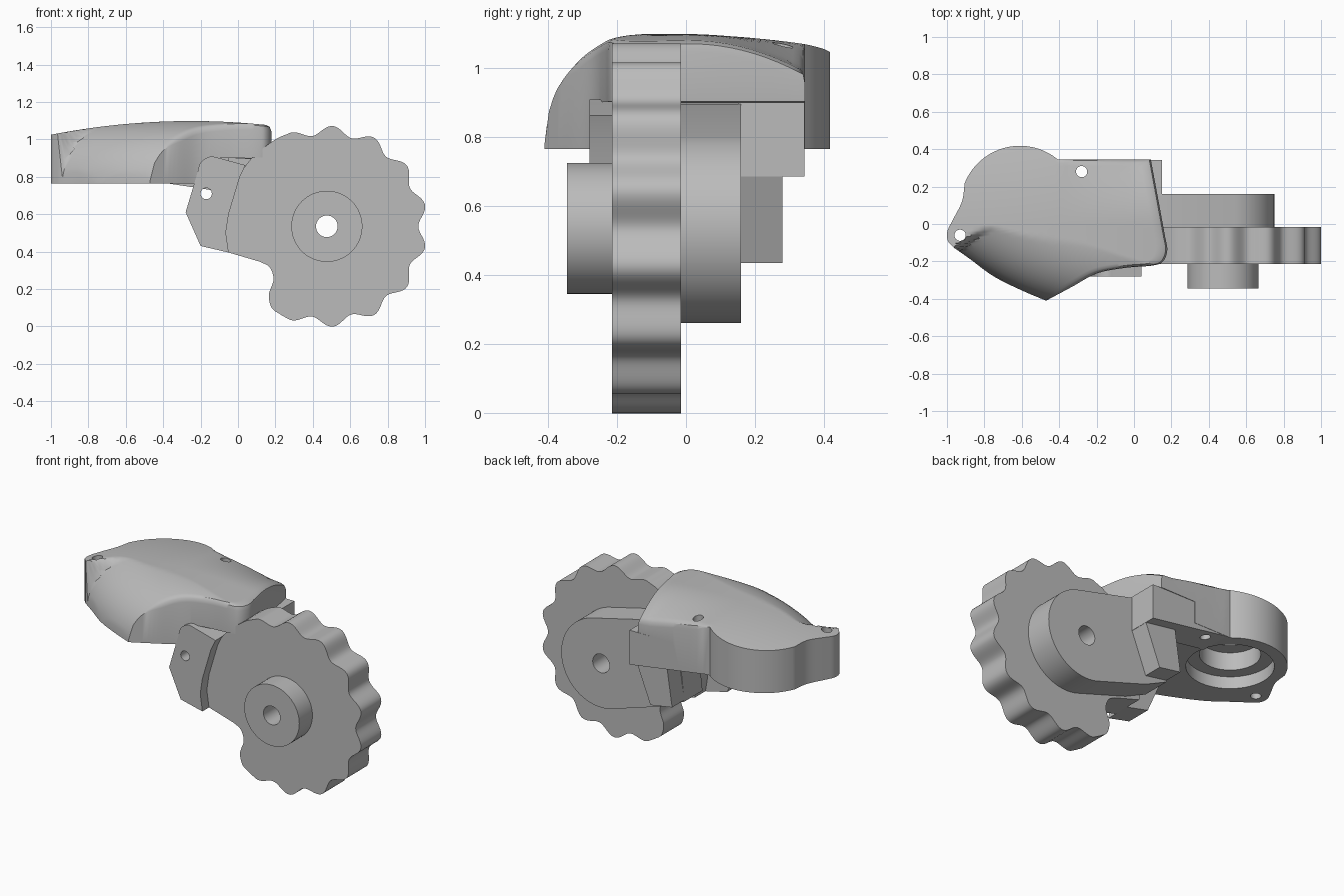
import bpy, bmesh
from math import sin, cos, pi, radians, sqrt, hypot
from mathutils import Vector

cube = bpy.data.objects.get("Cube")
if cube:
    bpy.data.objects.remove(cube, do_unlink=True)

grey = bpy.data.materials.new("plain grey")
grey.use_nodes = True
colour = (0.5, 0.5, 0.5, 1)
grey.diffuse_color = colour
grey.node_tree.nodes["Principled BSDF"].inputs["Base Color"].default_value = colour


def finish(name, bm):
    bmesh.ops.recalc_face_normals(bm, faces=bm.faces)
    mesh = bpy.data.meshes.new(name)
    bm.to_mesh(mesh)
    bm.free()
    mesh.materials.append(grey)
    ob = bpy.data.objects.new(name, mesh)
    bpy.context.collection.objects.link(ob)
    return ob


def prism(name, pts, y0, y1):
    """Extrude an (x, z) outline along y."""
    bm = bmesh.new()
    face = bm.faces.new([bm.verts.new((x, y0, z)) for x, z in pts])
    new = bmesh.ops.extrude_face_region(bm, geom=[face])["geom"]
    bmesh.ops.translate(bm, vec=(0, y1 - y0, 0),
                        verts=[v for v in new if isinstance(v, bmesh.types.BMVert)])
    return finish(name, bm)


def disc(cx, cz, r, a0=0, a1=360, n=64):
    full = a1 - a0 == 360
    angles = [radians(a0 + (a1 - a0) * i / (n if full else n - 1)) for i in range(n)]
    return [(cx + r * cos(a), cz + r * sin(a)) for a in angles]


def upright(x, y, r, z0, z1):
    """Vertical cylinder used as a cutter."""
    bm = bmesh.new()
    bmesh.ops.create_cone(bm, cap_ends=True, segments=48, radius1=r, radius2=r, depth=z1 - z0)
    bmesh.ops.translate(bm, vec=(x, y, (z0 + z1) / 2), verts=bm.verts)
    return finish("cutter", bm)


def cut(ob, cutter):
    mod = ob.modifiers.new("cut", "BOOLEAN")
    mod.operation = "DIFFERENCE"
    mod.solver = "EXACT"
    mod.object = cutter
    bpy.context.view_layer.objects.active = ob
    bpy.ops.object.modifier_apply(modifier=mod.name)
    bpy.data.objects.remove(cutter, do_unlink=True)


def spline(pts, steps=6):
    """Smooth open curve through the points, leaving out the last one."""
    p = [Vector(q) for q in pts]
    p = [2 * p[0] - p[1]] + p + [2 * p[-1] - p[-2]]
    out = []
    for a, b, c, d in zip(p, p[1:], p[2:], p[3:]):
        for i in range(steps):
            t = i / steps
            out.append(tuple(0.5 * (2 * b + (c - a) * t + (2 * a - 5 * b + 4 * c - d) * t * t
                                    + (3 * b - a - 3 * c + d) * t ** 3)))
    return out


HX, HZ = 0.475, 0.535          # hub axis

# Scalloped wheel plate
step = 24.8
rim = []
for i in range(225):
    a = -112 + i
    r = 0.513 - 0.024 * cos(2 * pi * a / step)
    rim.append((HX + r * cos(radians(a)), HZ + r * sin(radians(a))))
shoulder = spline([rim[-1], (0.2, 1.0), (0.1, 0.925), (0.045, 0.865), (0.01, 0.8),
                   (-0.05, 0.6), (-0.065, 0.5), (-0.05, 0.395)])[1:]
throat = [(-0.05, 0.395)] + spline([(0.12, 0.345), (0.17, 0.315), (0.19, 0.25), (0.165, 0.17),
                                    (0.18, 0.1), (0.225, 0.065), rim[0]])
wheel = prism("scalloped_wheel", rim + shoulder + throat, -0.215, -0.015)

# Hubs on both sides, the rear one widening into an arm
front_hub = prism("front_hub", disc(HX, HZ, 0.19), -0.345, -0.21)
arm = prism("rear_arm", disc(HX, HZ, 0.275, -105, 75)
            + [(0.15, 0.895), (-0.05, 0.9), (-0.1, 0.45), (0.05, 0.38)], -0.02, 0.16)

# Front plate with a rounded upper corner
plate = prism("front_plate", spline([(-0.22, 0.81), (-0.2, 0.875), (-0.15, 0.908), (-0.1, 0.9)])
              + [(-0.1, 0.9), (0.04, 0.862), (0.01, 0.8), (-0.05, 0.6), (-0.065, 0.5),
                 (-0.05, 0.395), (-0.2, 0.43), (-0.28, 0.61)], -0.28, -0.12)

# Stepped blocks joining the arm to the cover
lower_block = prism("lower_block", [(0.15, 0.69), (-0.06, 0.73), (-0.1, 0.46), (0.05, 0.435)],
                    0.15, 0.28)
upper_block = prism("upper_block", [(0.15, 0.685), (0.15, 0.9), (-0.38, 0.9), (-0.38, 0.765)],
                    0.15, 0.343)

# Cover: outline in plan, then a domed top over concentric rings
ear = (-0.93, -0.06)
outline = spline([(-0.47, -0.41), (-0.33, -0.335), (-0.2, -0.265), (-0.05, -0.235), (0.1, -0.222),
                  (0.155, -0.2), (0.178, -0.14), (0.165, -0.06)])
outline += spline([(0.165, -0.06), (0.13, 0.13), (0.09, 0.345)])
outline += spline([(0.09, 0.345), (-0.15, 0.345), (-0.4, 0.345)])
outline += disc(-0.61, 0.1, 0.318, 50, 155, 28)
outline += spline([(-0.905, 0.22), (-0.92, 0.12), (-0.97, 0.02), (-0.998, -0.04), (-0.995, -0.09),
                   (-0.965, -0.125)])
outline += spline([(-0.965, -0.125), (-0.88, -0.185), (-0.75, -0.28), (-0.6, -0.355),
                   (-0.47, -0.41)])
BASE = 0.765


def top_height(x, y):
    dome = 1.098 - 0.13 * (x + 0.25) ** 2 - 0.22 * max(0, y) ** 2
    if x > -0.4:
        dome -= 0.6 * max(0, y) ** 2 * min(1, (x + 0.4) / 0.4)
    # Rounded flank falling to the base along the curved front edge
    d = min(1, max(0, (1.47 - hypot(x - 0.008, y - 0.98)) / 0.4))
    flank = BASE + 0.006 + 0.33 * sqrt(1 - (1 - d) ** 2)
    crease = -0.12 + 0.7 * (min(x, -0.6) + 0.93)
    t = min(1, max(0, (y - crease) / 0.03 + 0.5)) if x < -0.6 else 0
    return t * dome + (1 - t) * min(dome, flank)


bm = bmesh.new()
cx, cy = -0.42, 0.0
scales = [1, 0.985, 0.95] + [0.9 - 0.06 * i for i in range(15)]
rings = [[bm.verts.new((x, y, BASE)) for x, y in outline]]
for k, s in enumerate(scales):
    ring = []
    for ox, oy in outline:
        x, y = cx + (ox - cx) * s, cy + (oy - cy) * s
        z = top_height(x, y)
        if x > -0.4:                       # softened rim
            z -= (0.03, 0.008, 0)[min(k, 2)] * min(1, (x + 0.4) / 0.1)
        ring.append(bm.verts.new((x, y, z)))
    rings.append(ring)
count = len(outline)
for low, high in zip(rings, rings[1:]):
    for i in range(count):
        j = (i + 1) % count
        bm.faces.new((low[i], low[j], high[j], high[i]))
tip = bm.verts.new((cx, cy, top_height(cx, cy)))
for i in range(count):
    bm.faces.new((rings[-1][i], rings[-1][(i + 1) % count], tip))
bm.faces.new(rings[0][::-1])
cover = finish("domed_cover", bm)

# Relief over the arm, stepped bearing pocket and screw holes in the cover
cut(cover, prism("cutter", [(-0.15, 0.7), (0.4, 0.7), (0.4, 0.905), (-0.15, 0.9)], -0.6, 0.6))
for radius, top in ((0.245, 0.84), (0.17, 0.95), (0.09, 1.0)):
    cut(cover, upright(-0.61, 0.1, radius, 0.6, top))
for x, y in (ear, (-0.28, 0.28)):
    for part in (cover, upper_block):
        if part is cover or x > -0.5:
            cut(part, upright(x, y, 0.03, 0.5, 1.3))

# Through holes for axle and pin
for part in (wheel, front_hub, arm):
    cut(part, prism("cutter", disc(HX, HZ, 0.058, n=32), -0.6, 0.6))
cut(plate, prism("cutter", disc(-0.17, 0.71, 0.03, n=32), -0.6, 0.6))

# Smooth shading with crisp edges
bpy.ops.object.select_all(action="DESELECT")
for ob in (wheel, front_hub, arm, plate, lower_block, upper_block, cover):
    ob.select_set(True)
bpy.context.view_layer.objects.active = cover
bpy.ops.object.shade_smooth_by_angle(angle=radians(32))
